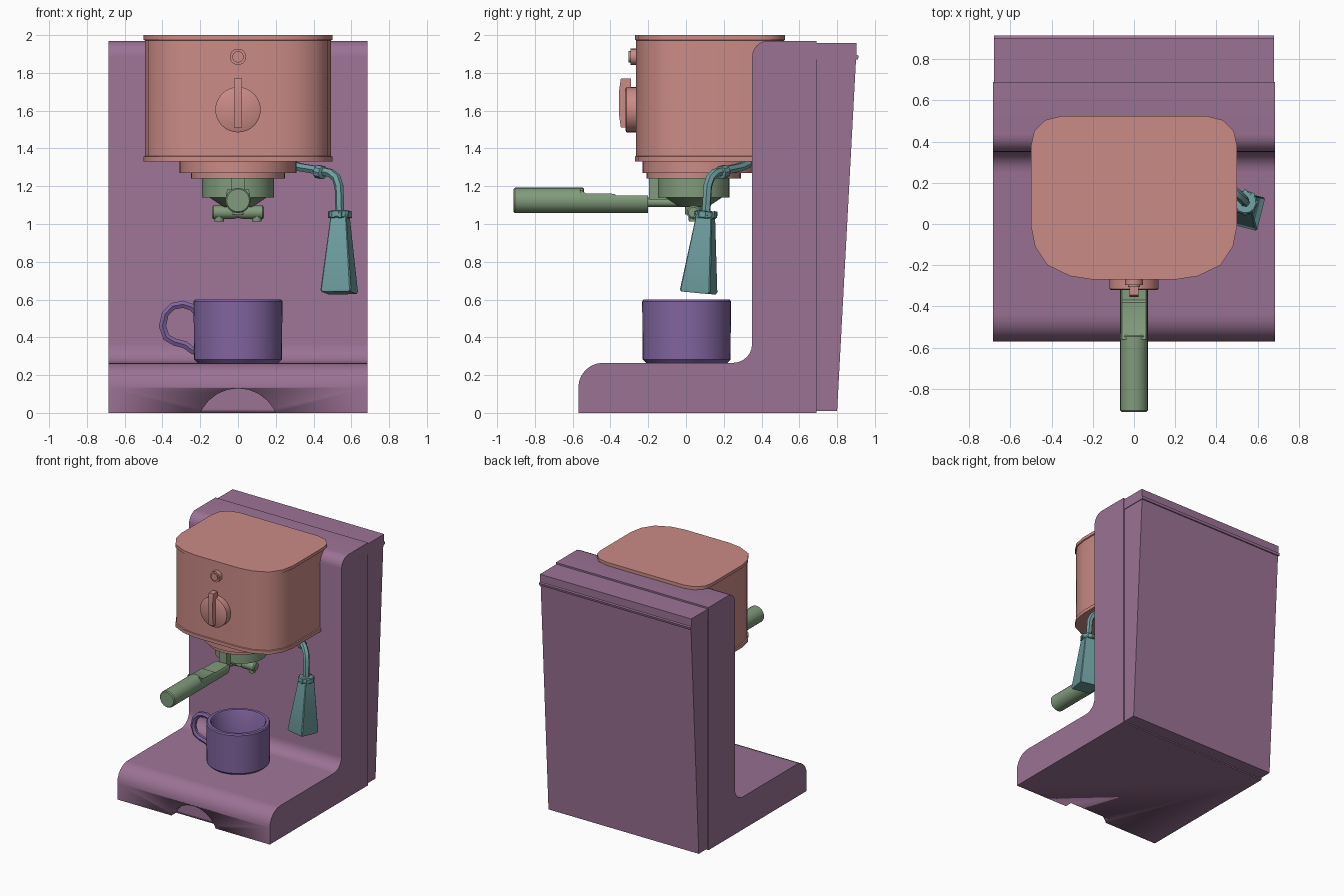
import bpy, bmesh, math
from mathutils import Vector, Matrix

if "Cube" in bpy.data.objects:
    bpy.data.objects.remove(bpy.data.objects["Cube"])


def material(name, rgb):
    m = bpy.data.materials.new(name)
    m.diffuse_color = (*rgb, 1)
    m.use_nodes = True
    m.node_tree.nodes["Principled BSDF"].inputs["Base Color"].default_value = m.diffuse_color
    return m


PLUM = material("plum", (0.33, 0.17, 0.30))
CORAL = material("coral", (0.60, 0.26, 0.24))
GREEN = material("green", (0.22, 0.33, 0.20))
TEAL = material("teal", (0.16, 0.35, 0.36))
VIOLET = material("violet", (0.22, 0.13, 0.35))


def finish(name, mesh, mat, angle=35):
    ob = bpy.data.objects.new(name, mesh)
    bpy.context.collection.objects.link(ob)
    mesh.materials.clear()
    mesh.materials.append(mat)
    bpy.ops.object.select_all(action='DESELECT')
    ob.select_set(True)
    bpy.context.view_layer.objects.active = ob
    bpy.ops.object.shade_smooth_by_angle(angle=math.radians(angle))
    return ob


def loft(name, rings, mat, angle=35, closed=False):
    """Skin equal-length rings of points; cap both ends or join them."""
    bm = bmesh.new()
    vs = [[bm.verts.new(p) for p in r] for r in rings]
    n = len(vs[0])
    pairs = list(zip(vs, vs[1:])) + ([(vs[-1], vs[0])] if closed else [])
    for a, b in pairs:
        for i in range(n):
            j = (i + 1) % n
            bm.faces.new((a[i], a[j], b[j], b[i]))
    if not closed:
        bm.faces.new(vs[0])
        bm.faces.new(vs[-1])
    bmesh.ops.recalc_face_normals(bm, faces=bm.faces)
    me = bpy.data.meshes.new(name)
    bm.to_mesh(me)
    bm.free()
    return finish(name, me, mat, angle)


def slab(name, profile, half, mat, angle=35):
    """Side profile (y, z) extruded across x."""
    return loft(name, [[(x, y, z) for y, z in profile] for x in (-half, half)], mat, angle)


def box(name, x, y, z, mat):
    return slab(name, [(y[0], z[0]), (y[1], z[0]), (y[1], z[1]), (y[0], z[1])],
                (x[1] - x[0]) / 2, mat) if x[0] == -x[1] else loft(
        name, [[(a, y[0], z[0]), (a, y[1], z[0]), (a, y[1], z[1]), (a, y[0], z[1])] for a in x], mat)


def turned(name, profile, origin, axis, mat, n=32, phase=0.0):
    """Stack of circles (radius, distance) along an axis."""
    rot = Vector(axis).to_track_quat('Z', 'Y')
    o = Vector(origin)
    turn = [phase + 2 * math.pi * i / n for i in range(n)]
    return loft(name, [[o + rot @ Vector((r * math.cos(t), r * math.sin(t), h)) for t in turn]
                       for r, h in profile], mat)


def pipe(name, pts, radius, mat, sides=1):
    cu = bpy.data.curves.new(name, 'CURVE')
    cu.dimensions = '3D'
    cu.bevel_depth = radius
    cu.bevel_resolution = sides
    cu.use_fill_caps = True
    sp = cu.splines.new('POLY')
    sp.points.add(len(pts) - 1)
    for p, co in zip(sp.points, pts):
        p.co = (*co, 1)
    tmp = bpy.data.objects.new(name + "_path", cu)
    bpy.context.collection.objects.link(tmp)
    dg = bpy.context.evaluated_depsgraph_get()
    me = bpy.data.meshes.new_from_object(tmp.evaluated_get(dg))
    bpy.data.objects.remove(tmp)
    return finish(name, me, mat, 50)


def arc(cy, cz, ry, rz, a0, a1, n=6):
    return [(cy + ry * math.cos(math.radians(a0 + (a1 - a0) * i / n)),
             cz + rz * math.sin(math.radians(a0 + (a1 - a0) * i / n))) for i in range(n + 1)]


# L-shaped stand with a scooped front edge
stand = slab("stand", [(-0.57, 0)] + arc(-0.44, 0.135, 0.13, 0.13, 180, 90)
             + arc(0.25, 0.365, 0.10, 0.10, -90, 0) + arc(0.435, 1.885, 0.085, 0.085, 180, 90)
             + [(0.69, 1.97), (0.69, 0)], 0.685, PLUM)
cutter = turned("scoop_cutter", [(0.219, 0), (0.219, 0.16)], (0, -0.67, -0.089), (0, 1, 0), PLUM, 24)
cutter.hide_render = True
mod = stand.modifiers.new("scoop", 'BOOLEAN')
mod.operation = 'DIFFERENCE'
mod.object = cutter
bpy.context.view_layer.objects.active = stand
bpy.ops.object.modifier_apply(modifier="scoop")
bpy.data.objects.remove(cutter)

# tapered rear water tank and its lid
slab("rear_tank", [(0.685, 0.01), (0.80, 0.01), (0.90, 1.87), (0.685, 1.87)], 0.675, PLUM)
slab("tank_lid", [(0.685, 1.87), (0.91, 1.87), (0.915, 1.89), (0.903, 1.895),
                  (0.903, 1.957), (0.685, 1.957)], 0.68, PLUM)

# brewing head with flanges at top and bottom
half = [(0.20, -0.27), (0.31, -0.253), (0.42, -0.20), (0.48, -0.11), (0.50, -0.01), (0.50, 0.38),
        (0.485, 0.45), (0.43, 0.505), (0.35, 0.525)]
outline = half + [(-x, y) for x, y in reversed(half)]


def head_ring(z, s):
    return [(x * s, 0.127 + (y - 0.127) * s, z) for x, y in outline]


loft("brewing_head", [head_ring(z, s) for z, s in
                      ((1.33, 1), (1.357, 1), (1.36, 0.985), (1.972, 0.985), (1.975, 1), (2.0, 1))], CORAL)
turned("head_collar", [(0.31, 1.27), (0.31, 1.34)], (0, 0.08, 0), (0, 0, 1), CORAL)
turned("group_ring", [(0.25, 1.24), (0.25, 1.28)], (0, 0.04, 0), (0, 0, 1), CORAL)

# controls
turned("dial", [(0.12, 0), (0.12, 0.07), (0.112, 0.075)], (0, -0.245, 1.605), (0, -1, 0), CORAL)
slab("dial_grip", [(-0.29, 1.51), (-0.345, 1.51), (-0.355, 1.58), (-0.355, 1.70), (-0.345, 1.77),
                   (-0.29, 1.77)], 0.021, CORAL)
turned("button", [(0.043, 0), (0.043, 0.05), (0.03, 0.05), (0.03, 0.06)],
       (0, -0.245, 1.885), (0, -1, 0), CORAL, 20)

# filter holder: basket, neck, handle, twin spout
turned("filter_basket", [(0.075, 1.09), (0.09, 1.10), (0.15, 1.14), (0.19, 1.14), (0.19, 1.245)],
       (0, 0.04, 0), (0, 0, 1), GREEN)
box("basket_tab", (-0.035, 0.035), (-0.195, -0.10), (1.13, 1.24), GREEN)
turned("handle_neck", [(0.024, -0.22), (0.024, 0.0)], (0, 0, 1.115), (0, 1, 0), GREEN, 12)
turned("handle_grip", [(0.06, -0.913), (0.067, -0.905), (0.067, -0.545), (0.062, -0.54)],
       (0, 0, 1.125), (0, 1, 0), GREEN, 24)
flat = [(0.067 * math.cos(t), min(1.152, 1.125 + 0.067 * math.sin(t)))
        for t in (2 * math.pi * i / 24 for i in range(24))]
loft("handle_shaft", [[(x, y, z + dz * (z > 1.15)) for x, z in flat]
                      for y, dz in ((-0.56, 0.03), (-0.53, 0.01), (-0.38, 0.008),
                                    (-0.37, 0), (-0.2, 0))], GREEN)
turned("spout_stem", [(0.045, 1.05), (0.045, 1.11)], (0, 0.04, 0), (0, 0, 1), GREEN, 12)
turned("spout_bar", [(0.027, -0.138), (0.036, -0.13), (0.036, -0.03), (0.03, 0), (0.036, 0.03),
                     (0.036, 0.13), (0.027, 0.138)], (0, 0.04, 1.062), (1, 0, 0), GREEN, 12)
for side, x in (("left", -0.1), ("right", 0.1)):
    turned("spout_" + side, [(0.025, 1.012), (0.028, 1.05)], (x, 0.04, 0), (0, 0, 1), GREEN, 12)

# steam wand: bent pipe, joint, knurled ring, tapered square nozzle
pipe("steam_pipe", [(0.27, 0.33, 1.32), (0.33, 0.285, 1.30), (0.42, 0.21, 1.285), (0.49, 0.155, 1.27),
                    (0.52, 0.13, 1.245), (0.535, 0.115, 1.20), (0.54, 0.105, 1.04)], 0.024, TEAL)
turned("pipe_joint", [(0.025, -0.025), (0.036, -0.02), (0.036, 0.02), (0.025, 0.025)],
       (0.435, 0.195, 1.275), (0.7, -0.6, -0.15), TEAL, 10)
axis = Vector((-0.005, -0.038, -0.41))
turned("nozzle_ring", [(0.052, -0.02), (0.058, -0.014), (0.058, 0.014), (0.052, 0.02)],
       (0.54, 0.104, 1.05), axis, TEAL, 12)
for i in range(8):
    t = 2 * math.pi * i / 8
    turned(f"ring_knurl_{i + 1}", [(0.011, -0.017), (0.011, 0.017)],
           (0.54 + 0.052 * math.cos(t), 0.104 + 0.052 * math.sin(t), 1.05), axis, TEAL, 6)
base = [(1, -0.92), (1, 0.92), (0.92, 1), (-0.92, 1), (-1, 0.92), (-1, -0.92), (-0.92, -1), (0.92, -1)]
rings = []
for f, s in ((0, 0.042), (0.97, 0.083), (1, 0.078)):
    m = Matrix.Translation(Vector((0.541, 0.104, 1.045)) + axis * f) @ axis.to_track_quat(
        '-Z', 'Y').to_matrix().to_4x4()
    q = Matrix.Rotation(math.radians(-14), 4, 'Z')
    # spin the square about the wand axis in world space
    tilt = Vector((0, 0, -1)).rotation_difference(axis).to_matrix().to_4x4()
    rings.append([m.translation + (tilt @ q) @ Vector((x * s, y * s, 0)) for x, y in base])
loft("steam_nozzle", rings, TEAL, 30)

# cup with hollow inside and loop handle
turned("cup", [(0.215, 0.265), (0.233, 0.283), (0.235, 0.59), (0.228, 0.60), (0.205, 0.60), (0.198, 0.59),
               (0.198, 0.32), (0.18, 0.30)], (0, 0.003, 0), (0, 0, 1), VIOLET, 40)
pipe("cup_handle", [(-0.215, 0, 0.53), (-0.245, 0, 0.56), (-0.29, 0, 0.575), (-0.345, 0, 0.565),
                    (-0.385, 0, 0.525), (-0.40, 0, 0.46), (-0.38, 0, 0.40), (-0.335, 0, 0.375),
                    (-0.28, 0, 0.36), (-0.24, 0, 0.33), (-0.21, 0, 0.32)], 0.022, VIOLET)
